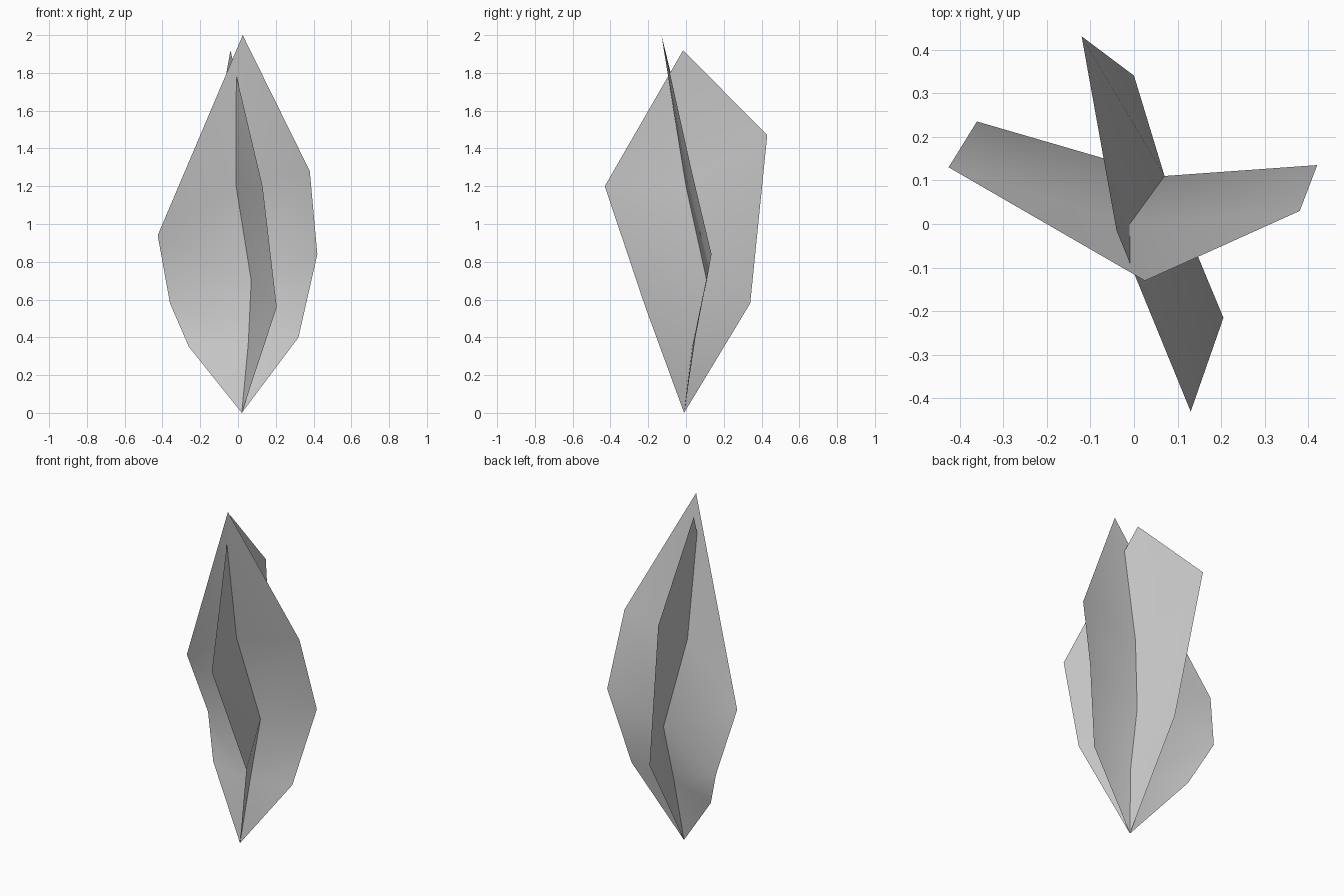
import bpy, bmesh

if "Cube" in bpy.data.objects:
    bpy.data.objects.remove(bpy.data.objects["Cube"])

# Shared bent spine, from the base upward, where the two leaf blades cross
BASE = (0.02, -0.01, 0.0)
LOW, BEND, UPPER = (0.04, 0.035, 0.36), (0.07, 0.11, 0.70), (-0.01, 0.0, 1.20)


def blade(name, rows, tip):
    """Skin a leaf from BASE through rows of (edge, spine, edge) up to a tip."""
    bm = bmesh.new()
    base, top = bm.verts.new(BASE), bm.verts.new(tip)
    grid = [[bm.verts.new(p) for p in row] for row in rows]
    for i in range(2):
        bm.faces.new((base, grid[0][i + 1], grid[0][i]))
        bm.faces.new((grid[-1][i], grid[-1][i + 1], top))
        for a, b in zip(grid, grid[1:]):
            # diagonals run from the lower spine out to the upper edges
            if i == 0:
                bm.faces.new((a[0], a[1], b[0]))
                bm.faces.new((a[1], b[1], b[0]))
            else:
                bm.faces.new((a[1], a[2], b[2]))
                bm.faces.new((a[1], b[2], b[1]))
    bmesh.ops.recalc_face_normals(bm, faces=bm.faces)
    mesh = bpy.data.meshes.new(name)
    bm.to_mesh(mesh)
    bm.free()
    obj = bpy.data.objects.new(name, mesh)
    bpy.context.collection.objects.link(obj)
    for p in mesh.polygons:
        p.use_smooth = True
    return obj


# Wide blade facing the front, folded backward at the bend
blade("wide_leaf_blade", [
    ((-0.26, 0.14, 0.35), LOW, (0.32, 0.05, 0.40)),
    ((-0.36, 0.235, 0.58), BEND, (0.42, 0.135, 0.84)),
    ((-0.425, 0.13, 0.94), UPPER, (0.38, 0.03, 1.28)),
], (0.025, -0.13, 2.0))

# Crossing blade running front to back
blade("cross_leaf_blade", [
    ((0.205, -0.215, 0.56), BEND, (0.0, 0.34, 0.58)),
    ((0.13, -0.43, 1.20), UPPER, (-0.12, 0.43, 1.47)),
], (-0.04, -0.015, 1.92))
